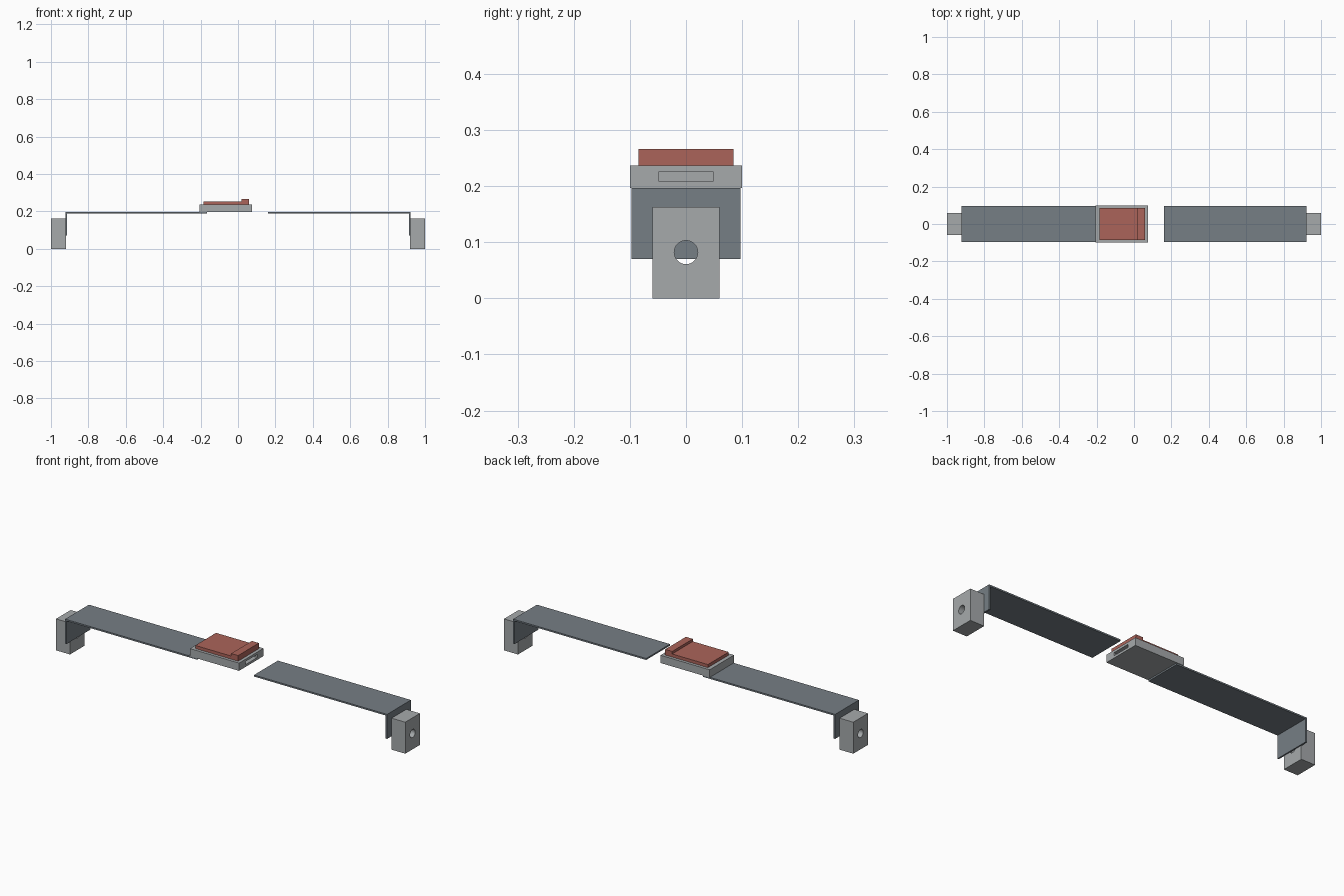
import bpy, bmesh, math
from mathutils import Matrix

if "Cube" in bpy.data.objects:
    bpy.data.objects.remove(bpy.data.objects["Cube"])


def material(name, rgb):
    m = bpy.data.materials.new(name)
    m.diffuse_color = (*rgb, 1)
    m.use_nodes = True
    m.node_tree.nodes["Principled BSDF"].inputs["Base Color"].default_value = m.diffuse_color
    return m


METAL = material("light grey metal", (0.38, 0.40, 0.41))
WEBBING = material("slate grey webbing", (0.18, 0.21, 0.235))
RED = material("dull red", (0.41, 0.127, 0.102))


def finish(name, bm, mat):
    bmesh.ops.recalc_face_normals(bm, faces=bm.faces)
    me = bpy.data.meshes.new(name)
    bm.to_mesh(me)
    bm.free()
    me.materials.append(mat)
    ob = bpy.data.objects.new(name, me)
    bpy.context.collection.objects.link(ob)
    return ob


def box(name, x, y, z, mat):
    bm = bmesh.new()
    size = Matrix.Diagonal((x[1] - x[0], y[1] - y[0], z[1] - z[0], 1))
    centre = Matrix.Translation((sum(x) / 2, sum(y) / 2, sum(z) / 2))
    bmesh.ops.create_cube(bm, size=1, matrix=centre @ size)
    return finish(name, bm, mat)


def side_profile(name, points, half_width, mat):
    """Extrude an x-z outline along y."""
    bm = bmesh.new()
    face = bm.faces.new([bm.verts.new((x, -half_width, z)) for x, z in points])
    ext = bmesh.ops.extrude_face_region(bm, geom=[face])
    verts = [v for v in ext["geom"] if isinstance(v, bmesh.types.BMVert)]
    bmesh.ops.translate(bm, verts=verts, vec=(0, 2 * half_width, 0))
    return finish(name, bm, mat)


def cut(target, cutter):
    mod = target.modifiers.new("cut", "BOOLEAN")
    mod.operation = "DIFFERENCE"
    mod.solver = "EXACT"
    mod.object = cutter
    bpy.context.view_layer.objects.active = target
    bpy.ops.object.modifier_apply(modifier=mod.name)
    bpy.data.objects.remove(cutter)


# Anchor blocks with bolt holes, and the bent straps
for side, s, end in (("left", -1, 0.165), ("right", 1, 0.16)):
    anchor = box(side + "_anchor", sorted((s * 0.92, s)), (-0.06, 0.06), (0, 0.163), METAL)
    bm = bmesh.new()
    bmesh.ops.create_cone(
        bm, cap_ends=True, segments=32, radius1=0.021, radius2=0.021, depth=0.2,
        matrix=Matrix.Translation((s * 0.96, 0, 0.082)) @ Matrix.Rotation(math.pi / 2, 4, "Y"))
    hole = finish("hole_cutter", bm, METAL)
    hole.hide_render = True
    cut(anchor, hole)

    outline = [(end, 0.197), (0.922, 0.197), (0.922, 0.07),
               (0.914, 0.07), (0.914, 0.189), (end, 0.189)]
    side_profile(side + "_strap", [(s * x, z) for x, z in outline], 0.0975, WEBBING)

# Buckle body with the tongue slot in its open end
buckle = box("buckle_body", (-0.205, 0.076), (-0.1, 0.1), (0.197, 0.237), METAL)
slot = box("slot_cutter", (0.026, 0.12), (-0.049, 0.049), (0.209, 0.225), METAL)
slot.hide_render = True
cut(buckle, slot)

# Red release cover with raised lip
side_profile("release_button",
             [(-0.185, 0.237), (0.06, 0.237), (0.06, 0.266),
              (0.02, 0.266), (0.02, 0.253), (-0.185, 0.253)], 0.085, RED)
